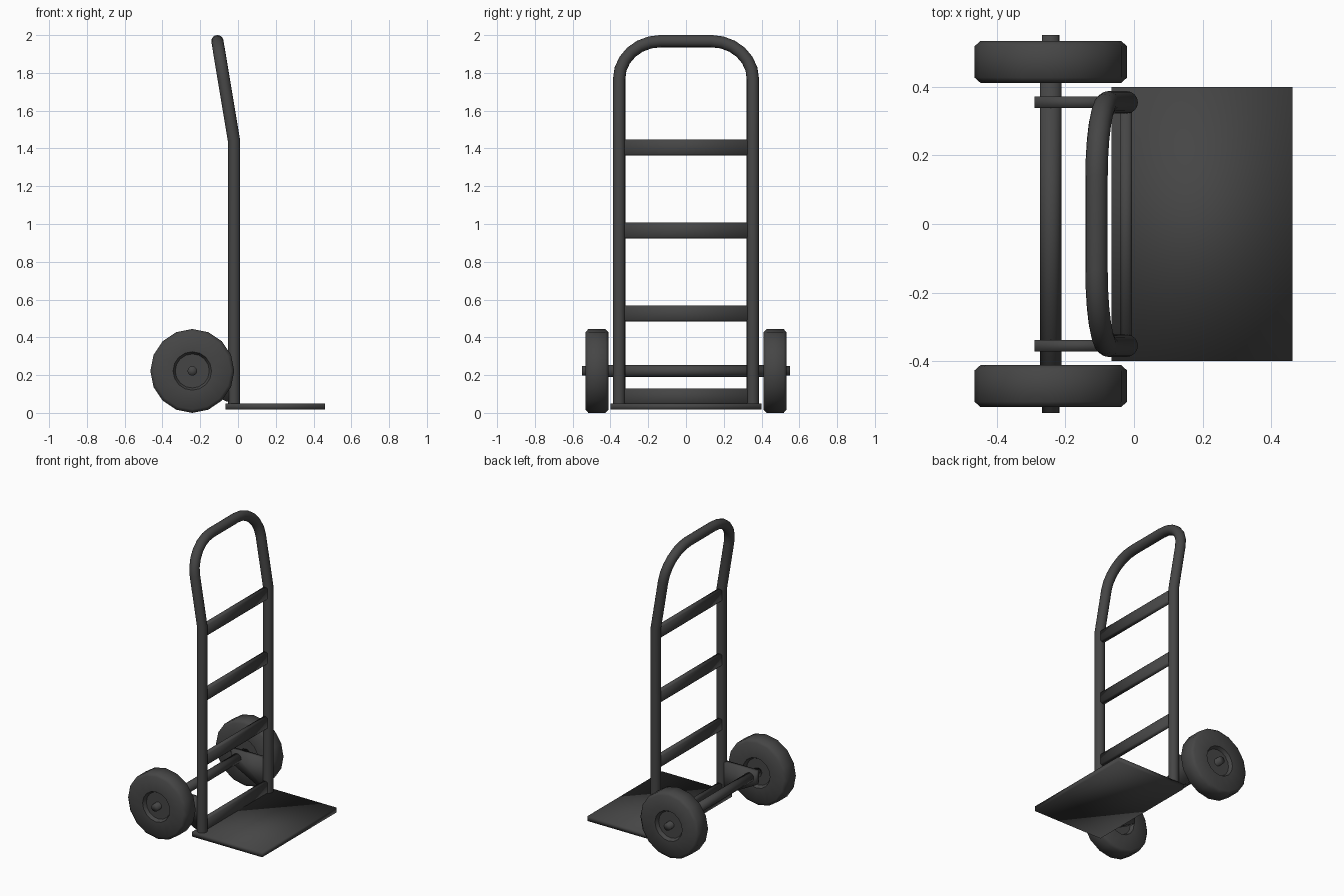
import bpy, bmesh, math
from mathutils import Vector

if "Cube" in bpy.data.objects:
    bpy.data.objects.remove(bpy.data.objects["Cube"])

# Dark painted metal and rubber
DARK = bpy.data.materials.new("dark_grey")
DARK.diffuse_color = (0.06, 0.06, 0.06, 1)
DARK.use_nodes = True
DARK.node_tree.nodes["Principled BSDF"].inputs["Base Color"].default_value = DARK.diffuse_color


def finish(name, bm, angle):
    bmesh.ops.recalc_face_normals(bm, faces=bm.faces)
    me = bpy.data.meshes.new(name)
    bm.to_mesh(me)
    bm.free()
    me.materials.append(DARK)
    ob = bpy.data.objects.new(name, me)
    bpy.context.collection.objects.link(ob)
    bpy.ops.object.select_all(action='DESELECT')
    ob.select_set(True)
    bpy.context.view_layer.objects.active = ob
    bpy.ops.object.shade_smooth_by_angle(angle=math.radians(angle))
    return ob


def extrude_y(name, profile, y0, y1, angle=180):
    """Prism from an (x, z) outline running between two y positions."""
    bm = bmesh.new()
    a = [bm.verts.new((x, y0, z)) for x, z in profile]
    b = [bm.verts.new((x, y1, z)) for x, z in profile]
    n = len(profile)
    bm.faces.new(a)
    bm.faces.new(b[::-1])
    for i in range(n):
        j = (i + 1) % n
        bm.faces.new((a[i], b[i], b[j], a[j]))
    return finish(name, bm, angle)


def lathe_y(name, profile, cx, cz, angle, n=16):
    """Revolve an (r, y) profile around the axle line; ends lie on the axis."""
    bm = bmesh.new()
    vs = [bm.verts.new((r, y, 0)) for r, y in profile]
    es = [bm.edges.new(p) for p in zip(vs, vs[1:])]
    bmesh.ops.spin(bm, geom=vs + es, cent=(0, 0, 0), axis=(0, 1, 0),
                   angle=2 * math.pi, steps=n, use_duplicate=False)
    bmesh.ops.remove_doubles(bm, verts=bm.verts, dist=1e-4)
    bmesh.ops.translate(bm, verts=bm.verts, vec=(cx, 0, cz))
    return finish(name, bm, angle)


def sweep(name, path, r, n=16):
    """Round tube with mitred joints along a path."""
    bm = bmesh.new()
    rings = []
    for i, p in enumerate(path):
        d0 = (p - path[i - 1]).normalized() if i else None
        d1 = (path[i + 1] - p).normalized() if i < len(path) - 1 else None
        t = ((d0 or d1) + (d1 or d0)).normalized()
        u = Vector((1, 0, 0))
        u = (u - t * u.dot(t)).normalized()
        v = t.cross(u)
        rings.append([bm.verts.new(p + r * (u * math.cos(a) + v * math.sin(a)))
                      for a in (2 * math.pi * k / n for k in range(n))])
    for a, b in zip(rings, rings[1:]):
        for k in range(n):
            j = (k + 1) % n
            bm.faces.new((a[k], a[j], b[j], b[k]))
    bm.faces.new(rings[0])
    bm.faces.new(rings[-1])
    return finish(name, bm, 50)


FX, FY, R = -0.021, 0.354, 0.0325      # frame tube position and radius
AX, AZ = -0.242, 0.222                 # axle position

# Frame: one tube up, leaning back above the bend, over the arch and down
TOP, BEND, CY, CZ = 1.968, 1.44, 0.22, 0.20


def lean(z):
    return FX - 0.088 * max(0, z - BEND) / (TOP - BEND)


half = [(FY, 0.04), (FY, BEND)]
for i in range(7):
    a = math.pi / 2 * i / 6
    half.append((FY - CY + CY * math.cos(a), TOP - CZ + CZ * math.sin(a)))
outline = half + [(-y, z) for y, z in reversed(half)]
sweep("frame_tube", [Vector((lean(z), y, z)) for y, z in outline], R)

# Flattened cross bars with eased corners
bar = [(0.017, -0.034), (0.017, 0.034), (0.009, 0.042), (-0.009, 0.042),
       (-0.017, 0.034), (-0.017, -0.034), (-0.009, -0.042), (0.009, -0.042)]
for i in range(4):
    z = 0.088 + 0.439 * i
    extrude_y(f"cross_bar_{i + 1}", [(FX - 0.002 + dx, z + dz) for dx, dz in bar], -FY, FY)

# Toe plate
extrude_y("toe_plate", [(-0.065, 0.017), (0.461, 0.017),
                        (0.461, 0.05), (-0.065, 0.05)], -0.399, 0.399)

# Axle with thinner ends
lathe_y("axle", [(0, -0.55), (0.025, -0.55), (0.025, -0.42), (0.031, -0.42),
                 (0.031, 0.42), (0.025, 0.42), (0.025, 0.55), (0, 0.55)], AX, AZ, 180)

# Wheels and axle brackets on both sides
bracket = [(-0.02, 0.27), (-0.29, 0.27), (-0.29, 0.18), (-0.06, 0.06), (-0.02, 0.06)]
wheel = [(0, 0.51), (0.09, 0.51), (0.102, 0.533), (0.204, 0.533),
         (0.222, 0.517), (0.222, 0.426), (0.204, 0.41), (0.102, 0.41),
         (0.09, 0.433), (0, 0.433)]
for side, s in (("left", 1), ("right", -1)):
    lathe_y(f"wheel_{side}", [(r, s * y) for r, y in wheel], AX, AZ, 60)
    extrude_y(f"axle_bracket_{side}", bracket, s * 0.337, s * 0.371)
